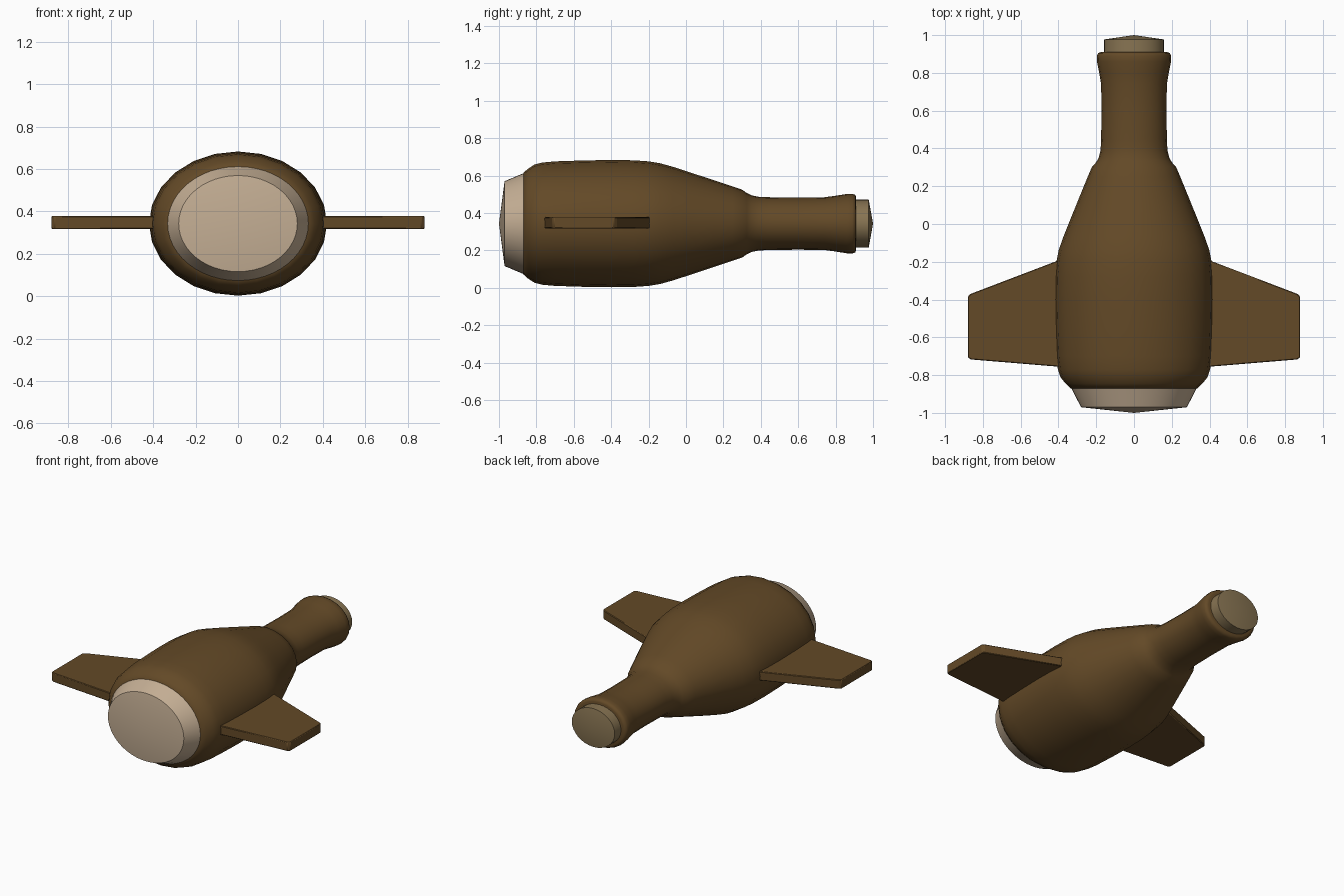
import bpy, bmesh, math

if "Cube" in bpy.data.objects:
    bpy.data.objects.remove(bpy.data.objects["Cube"])

CZ = 0.343      # height of the long axis
SQUASH = 0.81   # height / width of the oval section


def material(name, rgb):
    m = bpy.data.materials.new(name)
    m.diffuse_color = (*rgb, 1)
    m.use_nodes = True
    m.node_tree.nodes["Principled BSDF"].inputs["Base Color"].default_value = m.diffuse_color
    return m


brown = material("dark brown", (0.125, 0.067, 0.020))
cream = material("pale tan", (0.56, 0.43, 0.30))
tan = material("dull tan", (0.245, 0.175, 0.085))


def finish(name, bm, mat, angle):
    bmesh.ops.recalc_face_normals(bm, faces=bm.faces)
    me = bpy.data.meshes.new(name)
    bm.to_mesh(me)
    bm.free()
    me.materials.append(mat)
    ob = bpy.data.objects.new(name, me)
    bpy.context.collection.objects.link(ob)
    bpy.ops.object.select_all(action='DESELECT')
    ob.select_set(True)
    bpy.context.view_layer.objects.active = ob
    bpy.ops.object.shade_smooth_by_angle(angle=math.radians(angle))
    return ob


def lathe(name, profile, mat, sides, angle):
    """Oval rings (y, half width) along y; half width 0 makes a pole."""
    bm = bmesh.new()
    rings = []
    for y, r in profile:
        if r == 0:
            rings.append([bm.verts.new((0, y, CZ))] * sides)
        else:
            rings.append([bm.verts.new((r * math.cos(t), y, CZ + r * SQUASH * math.sin(t)))
                          for t in (2 * math.pi * i / sides for i in range(sides))])
    for a, b in zip(rings, rings[1:]):
        for i in range(sides):
            j = (i + 1) % sides
            bm.faces.new(list(dict.fromkeys((a[i], a[j], b[j], b[i]))))
    return finish(name, bm, mat, angle)


# Bottle-shaped body with flared neck
lathe("body", [(-0.87, 0), (-0.87, 0.335), (-0.845, 0.362), (-0.81, 0.39), (-0.77, 0.403),
               (-0.70, 0.411), (-0.55, 0.417), (-0.40, 0.420), (-0.28, 0.418), (-0.20, 0.411),
               (-0.14, 0.399), (-0.07, 0.375), (0.0, 0.347), (0.15, 0.286), (0.25, 0.245),
               (0.30, 0.224), (0.325, 0.202), (0.35, 0.187), (0.39, 0.177), (0.45, 0.174),
               (0.60, 0.172), (0.74, 0.174), (0.80, 0.184), (0.86, 0.196), (0.89, 0.197),
               (0.905, 0.190), (0.91, 0.175), (0.91, 0)], brown, 24, 50)

# Pale stepped cap on the wide end
lathe("base_cap", [(-0.86, 0), (-0.87, 0.332), (-0.97, 0.28), (-1.0, 0)], cream, 48, 25)

# Stopper in the neck
lathe("neck_stopper", [(0.88, 0), (0.88, 0.158), (0.977, 0.158), (1.0, 0)], tan, 32, 30)

# Flat swept fins, one on each side
for side, label in ((1, "right"), (-1, "left")):
    bm = bmesh.new()
    outline = [(0.38, -0.185), (0.865, -0.37), (0.88, -0.385),
               (0.88, -0.705), (0.865, -0.717), (0.38, -0.757)]
    base = bm.faces.new([bm.verts.new((side * x, y, 0.318)) for x, y in outline])
    top = bmesh.ops.extrude_face_region(bm, geom=[base])["geom"]
    bmesh.ops.translate(bm, vec=(0, 0, 0.06),
                        verts=[v for v in top if isinstance(v, bmesh.types.BMVert)])
    bmesh.ops.recalc_face_normals(bm, faces=bm.faces)
    fin = finish(label + "_fin", bm, brown, 20)
    bev = fin.modifiers.new("soft edges", 'BEVEL')
    bev.width = 0.004
    bev.segments = 1
